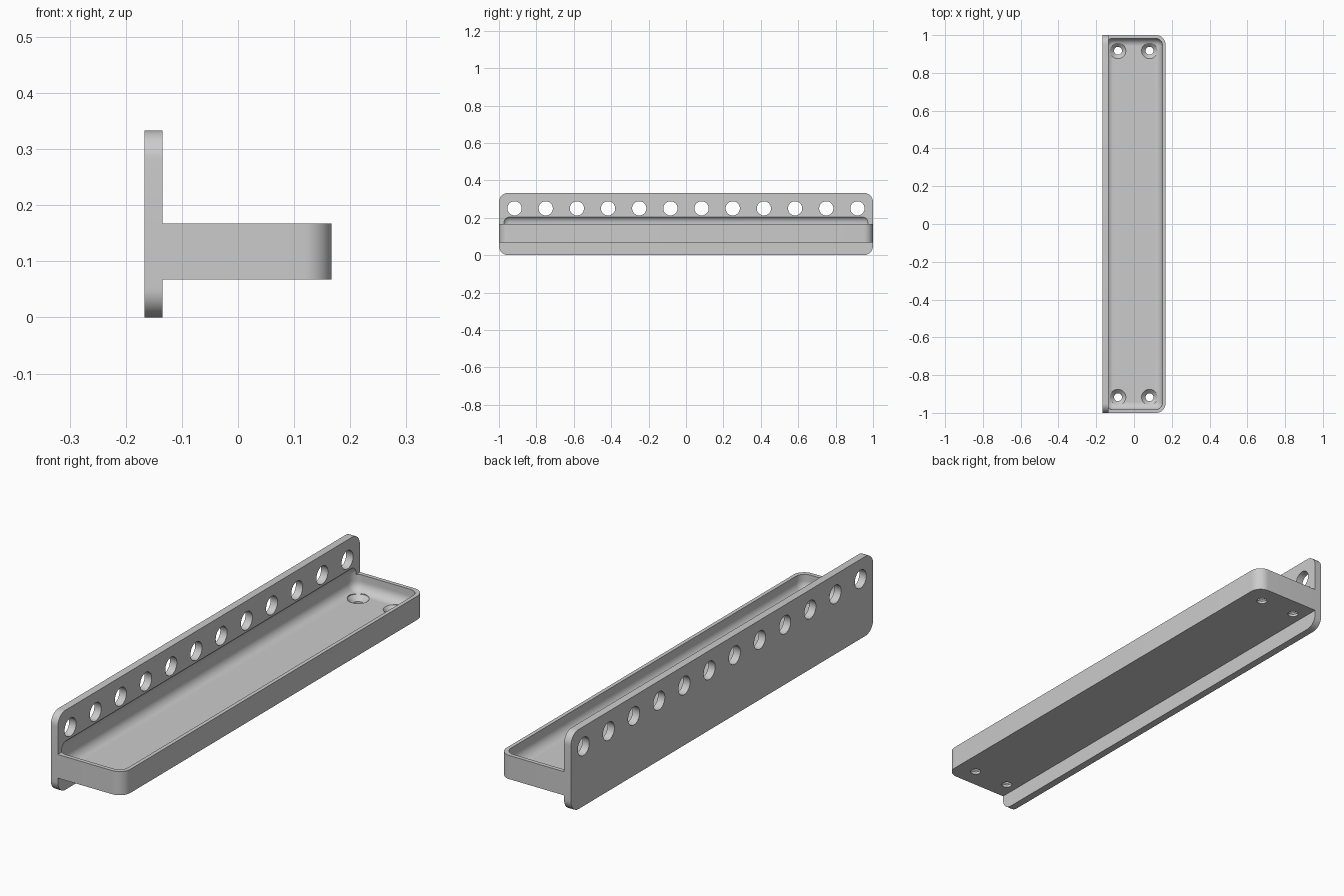
import bpy, bmesh
from math import pi, sin, cos
from mathutils import Matrix, Vector

cube = bpy.data.objects.get("Cube")
if cube:
    bpy.data.objects.remove(cube)

grey = bpy.data.materials.new("light grey")
grey.use_nodes = True
grey.diffuse_color = (0.6, 0.6, 0.6, 1)
grey.node_tree.nodes["Principled BSDF"].inputs["Base Color"].default_value = (0.6, 0.6, 0.6, 1)


def make_object(name, bm):
    bmesh.ops.recalc_face_normals(bm, faces=bm.faces)
    mesh = bpy.data.meshes.new(name)
    bm.to_mesh(mesh)
    bm.free()
    mesh.materials.append(grey)
    obj = bpy.data.objects.new(name, mesh)
    bpy.context.collection.objects.link(obj)
    return obj


def rounded_box(name, low, high, radius, pick, segments=10):
    """Box between two corners; edges accepted by pick(direction, middle) are rounded."""
    low, high = Vector(low), Vector(high)
    bm = bmesh.new()
    bmesh.ops.create_cube(bm, size=1)
    for v in bm.verts:
        v.co = (low + high) / 2 + v.co * (high - low)
    edges = [e for e in bm.edges
             if pick((e.verts[0].co - e.verts[1].co).normalized(),
                     (e.verts[0].co + e.verts[1].co) / 2)]
    bmesh.ops.bevel(bm, geom=edges, offset=radius, segments=segments,
                    profile=0.5, affect='EDGES')
    return make_object(name, bm)


def turned(bm, profile, matrix, sides=40):
    """Closed solid of revolution about z from (radius, height) pairs."""
    rings = [[bm.verts.new(matrix @ Vector((r * cos(2 * pi * i / sides),
                                            r * sin(2 * pi * i / sides), h)))
              for i in range(sides)] for r, h in profile]
    bm.faces.new(rings[0][::-1])
    bm.faces.new(rings[-1])
    for a, b in zip(rings, rings[1:]):
        for i in range(sides):
            j = (i + 1) % sides
            bm.faces.new((a[i], a[j], b[j], b[i]))


def combine(target, tool, operation):
    mod = target.modifiers.new(tool.name, 'BOOLEAN')
    mod.operation = operation
    mod.solver = 'EXACT'
    mod.object = tool
    bpy.context.view_layer.objects.active = target
    bpy.ops.object.modifier_apply(modifier=mod.name)
    bpy.data.objects.remove(tool)


# Upright plate with rounded corners
shelf = rounded_box("wall_shelf", (-0.167, -1, 0), (-0.135, 1, 0.333), 0.05,
                    lambda d, m: abs(d.x) > 0.9)

# Tray block with two rounded outer corners
tray = rounded_box("tray", (-0.15, -1, 0.068), (0.167, 1, 0.167), 0.05,
                   lambda d, m: abs(d.z) > 0.9 and m.x > 0)
combine(shelf, tray, 'UNION')

# Soft-edged hollow that also bites into the plate
hollow = rounded_box("hollow", (-0.15, -0.983, 0.1), (0.151, 0.983, 0.212), 0.04,
                     lambda d, m: True)
combine(shelf, hollow, 'DIFFERENCE')

# Row of holes through the plate
bm = bmesh.new()
for i in range(12):
    place = Matrix.Translation((-0.15, (i - 5.5) / 6, 0.25)) @ Matrix.Rotation(pi / 2, 4, 'Y')
    turned(bm, [(0.038, -0.05), (0.038, 0.05)], place)
combine(shelf, make_object("plate_holes", bm), 'DIFFERENCE')

# Countersunk screw holes in the tray floor
bm = bmesh.new()
for x in (-0.085, 0.082):
    for y in (-0.917, 0.917):
        turned(bm, [(0.021, 0.04), (0.021, 0.079), (0.042, 0.1), (0.042, 0.15)],
               Matrix.Translation((x, y, 0)))
combine(shelf, make_object("screw_holes", bm), 'DIFFERENCE')

# Smooth curves, crisp edges
bpy.ops.object.select_all(action='DESELECT')
shelf.select_set(True)
bpy.context.view_layer.objects.active = shelf
bpy.ops.object.shade_smooth_by_angle(angle=pi / 6)
